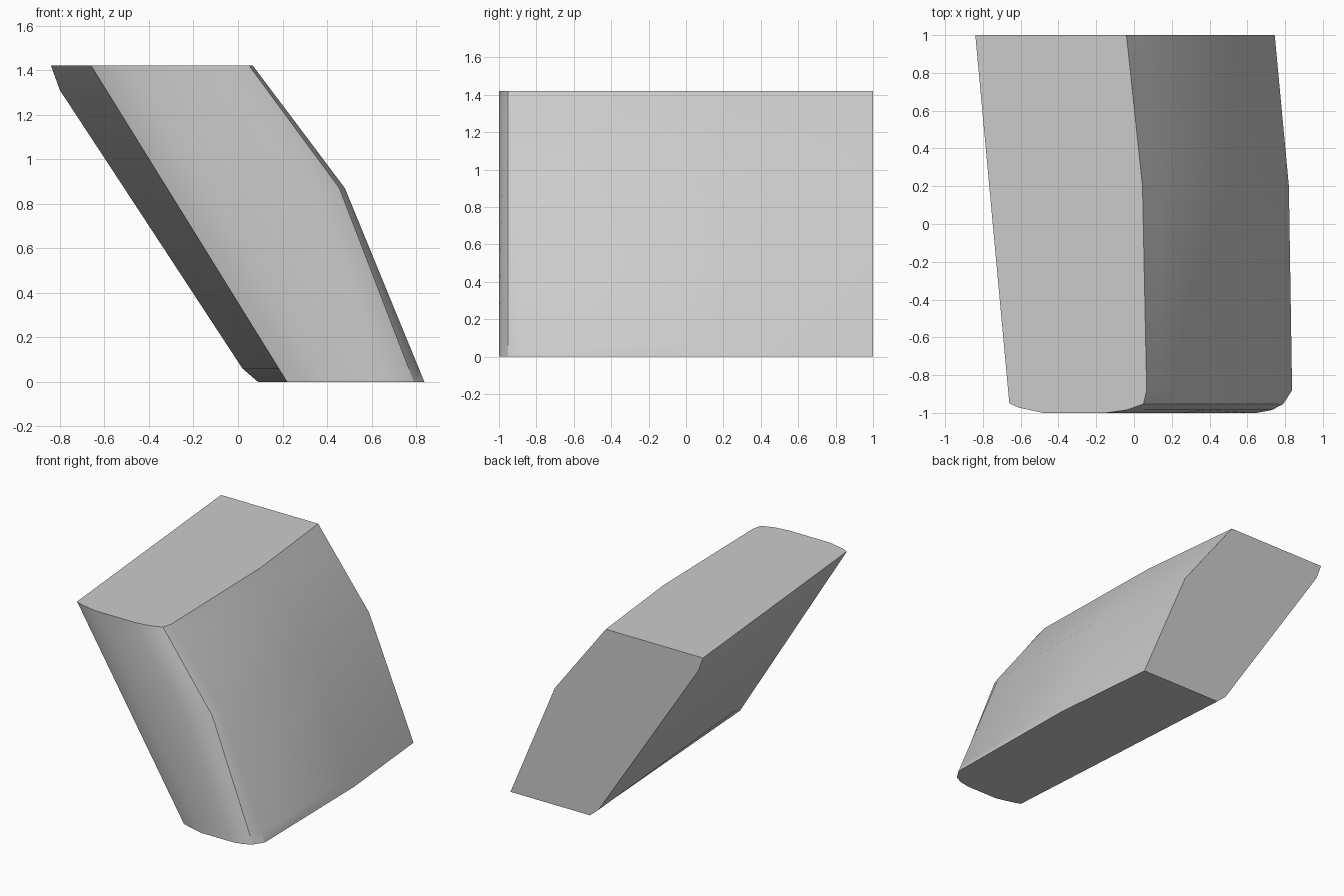
import bpy, bmesh, math

if "Cube" in bpy.data.objects:
    bpy.data.objects.remove(bpy.data.objects["Cube"])

# Depth (y) of each outline point, counter-clockwise from the back left corner
DEPTH = [1, -0.95, -0.972, -1, -1, -0.985, -0.953, -0.88, 0.2, 1]

# x of each outline point at the base, at the crease and at the top
BASE = [0.05, 0.22, 0.29, 0.40, 0.65, 0.73, 0.79, 0.837, 0.82, 0.745]
CREASE = [-0.511, -0.319, -0.26, -0.14, 0.25, 0.38, 0.455, 0.48, 0.465, 0.38]
TOP = [-0.873, -0.66, -0.61, -0.48, -0.15, -0.04, 0.05, 0.067, 0.045, -0.04]
H, MID = 1.42, 0.87


def ring_x(z):
    """Outline x values at height z."""
    lo, hi, t = (BASE, CREASE, z / MID) if z <= MID else (CREASE, TOP, (z - MID) / (H - MID))
    return [a + (b - a) * t for a, b in zip(lo, hi)]


# The back left edge is chamfered near the base and near the top
BACK_LEFT = {0: 0.09, 0.06: 0.02, MID: -0.511, 1.31: -0.80, H: -0.84}

bm = bmesh.new()
rings = []
for z, back_x in BACK_LEFT.items():
    xs = ring_x(z)
    xs[0] = back_x
    rings.append([bm.verts.new((x, y, z)) for x, y in zip(xs, DEPTH)])

# Side walls
n = len(DEPTH)
for low, high in zip(rings, rings[1:]):
    for i in range(n - 1):
        j = i + 1
        bm.faces.new((low[i], low[j], high[j], high[i]))

# Flat back, base and top
bm.faces.new([r[-1] for r in rings] + [r[0] for r in reversed(rings)])
bm.faces.new(list(reversed(rings[0])))
bm.faces.new(rings[-1])
bmesh.ops.recalc_face_normals(bm, faces=bm.faces[:])

mesh = bpy.data.meshes.new("slanted_block")
bm.to_mesh(mesh)
bm.free()
block = bpy.data.objects.new("slanted_block", mesh)
bpy.context.collection.objects.link(block)
bpy.context.view_layer.objects.active = block
block.select_set(True)
bpy.ops.object.shade_smooth_by_angle(angle=math.radians(28))
